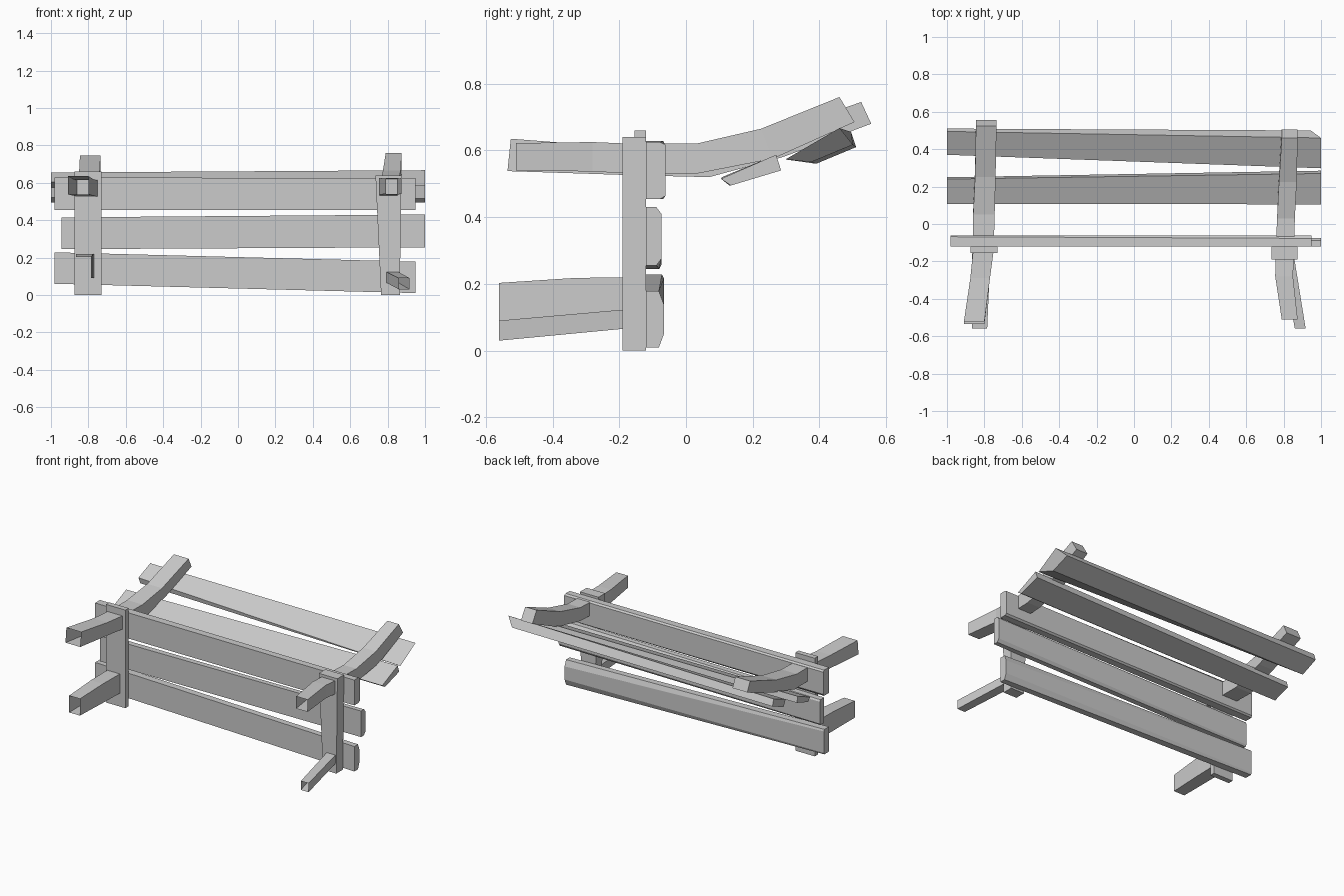
import bpy, bmesh

if "Cube" in bpy.data.objects:
    bpy.data.objects.remove(bpy.data.objects["Cube"])


def loft(name, sections, open_start=False):
    """Skin matching cross-sections; cap the ends unless the start is left open."""
    bm = bmesh.new()
    rings = [[bm.verts.new(p) for p in s] for s in sections]
    n = len(rings[0])
    for a, b in zip(rings, rings[1:]):
        for i in range(n):
            j = (i + 1) % n
            bm.faces.new((a[i], a[j], b[j], b[i]))
    if not open_start:
        bm.faces.new(rings[0][::-1])
    bm.faces.new(rings[-1])
    bmesh.ops.recalc_face_normals(bm, faces=bm.faces)
    me = bpy.data.meshes.new(name)
    bm.to_mesh(me)
    bm.free()
    ob = bpy.data.objects.new(name, me)
    bpy.context.collection.objects.link(ob)
    return ob


def beam(name, stations):
    """Square beam along y, open at the front: x0, x1, top (y, z), bottom (y, z)."""
    loft(name, [[(x0, *t), (x1, *t), (x1, *b), (x0, *b)]
                for x0, x1, t, b in stations], open_start=True)


def wall_plank(name, left, right, back, cut_z):
    """Upright plank behind the posts; back corners trimmed at the right end."""
    def ring(x, z0, z1, c, cy):
        return [(x, -.12, z0), (x, back - cy, z0), (x, back, z0 + c),
                (x, back, z1 - c), (x, back - cy, z1), (x, -.12, z1)]
    (xl, l0, l1), (xr, r0, r1) = left, right
    loft(name, [ring(xl, l0, l1, .012, .006), ring(xr, r0, r1, cut_z, .015)])


def shelf_plank(name, left, right):
    """Tilted plank below the beams; each end is four (x, y, z) corners."""
    loft(name, [left, right])


# Posts
loft("left_post", [[(-.875, -.155, z), (-.73, -.155, z), (-.73, -.12, z), (-.875, -.12, z)]
                   for z in (0, .66)])
loft("right_post", [[(a, -.19, z), (b, -.19, z), (b, -.12, z), (a, -.12, z)]
                    for a, b, z in ((.765, .865, 0), (.735, .873, .64))])

# Upright planks
wall_plank("lower_plank", (-.98, .06, .228), (.95, .01, .178), -.066, .04)
wall_plank("middle_plank", (-.945, .245, .415), (1, .255, .43), -.074, .02)
wall_plank("upper_plank", (-.98, .455, .628), (.95, .455, .625), -.062, .008)

# Tilted shelf planks
shelf_plank("front_shelf_plank",
            [(-1, .108, .52), (-1, .24, .575), (-1, .25, .535), (-1, .13, .495)],
            [(1, .105, .515), (1, .27, .587), (1, .285, .54), (1, .135, .495)])
shelf_plank("rear_shelf_plank",
            [(-1, .37, .605), (-1, .495, .655), (-1, .51, .61), (-1, .39, .56)],
            [(1, .298, .573), (1, .46, .667), (.945, .50, .617), (.95, .375, .565)])

# Long bent beams
beam("left_beam", [
    (-.91, -.80, (-.525, .635), (-.535, .538)),
    (-.875, -.77, (-.29, .617), (-.29, .53)),
    (-.86, -.75, (-.14, .615), (-.14, .525)),
    (-.86, -.745, (.05, .615), (.07, .52)),
    (-.85, -.74, (.25, .65), (.29, .58)),
    (-.845, -.735, (.525, .745), (.555, .68))])
beam("right_beam", [
    (.79, .875, (-.51, .622), (-.51, .54)),
    (.755, .85, (-.28, .625), (-.28, .537)),
    (.757, .855, (-.16, .62), (-.16, .53)),
    (.765, .86, (.03, .62), (.03, .53)),
    (.775, .87, (.225, .665), (.26, .575)),
    (.79, .875, (.46, .76), (.505, .685))])

# Lower pegs
beam("left_peg", [
    (-.865, -.785, (-.56, .203), (-.56, .09)),
    (-.865, -.775, (-.33, .218), (-.33, .09)),
    (-.865, -.77, (-.13, .22), (-.13, .09))])
beam("right_peg", [
    (.86, .918, (-.56, .09), (-.56, .03)),
    (.785, .85, (-.14, .127), (-.14, .07))])
